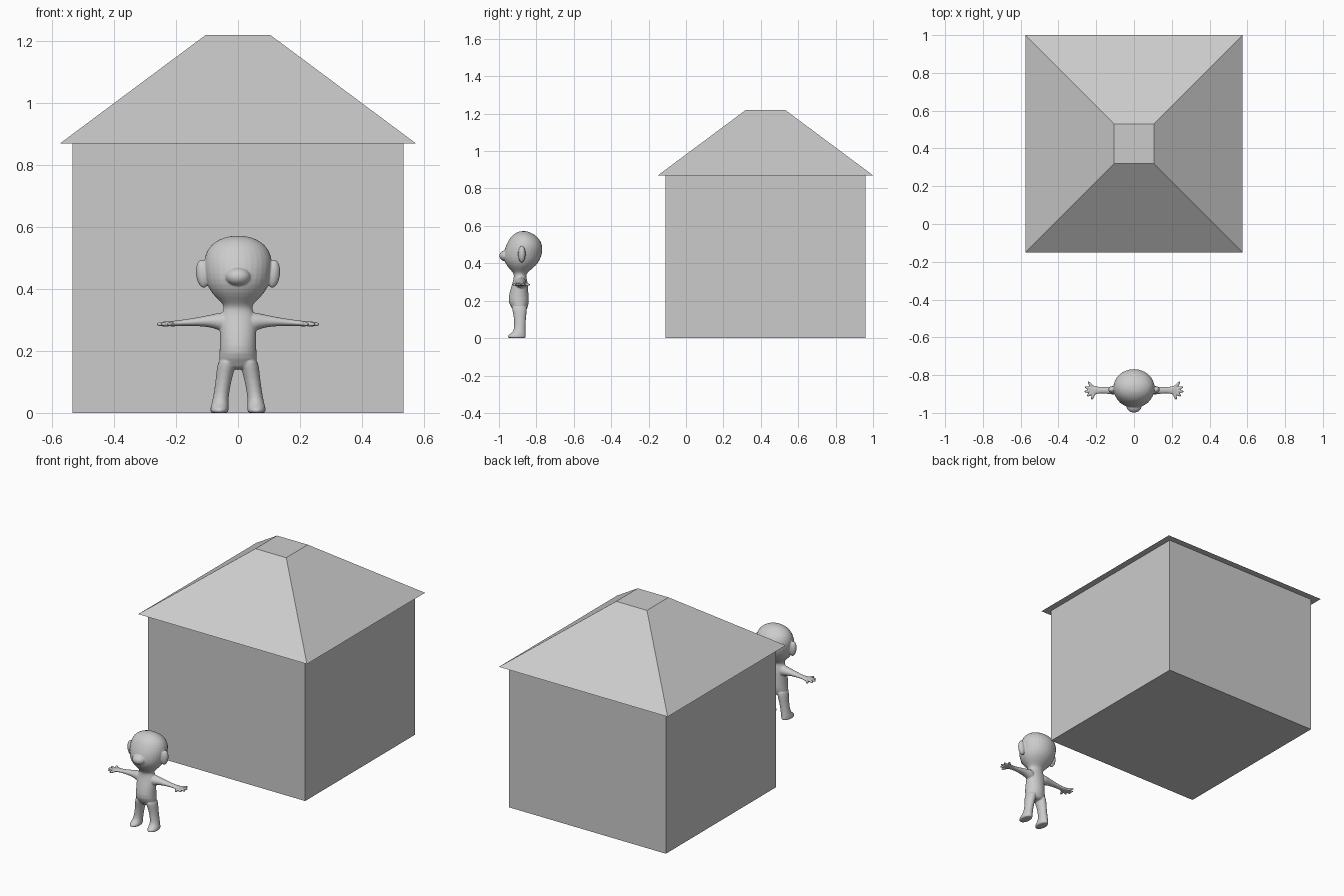
import bpy, bmesh, math
from mathutils import Matrix, Vector


def finish(name, bm):
    bmesh.ops.recalc_face_normals(bm, faces=bm.faces[:])
    me = bpy.data.meshes.new(name)
    bm.to_mesh(me)
    bm.free()
    ob = bpy.data.objects.new(name, me)
    bpy.context.collection.objects.link(ob)
    return ob


def square_block(name, low, high, z0, z1, y):
    """Square frustum given by its lower and upper half widths."""
    bm = bmesh.new()
    bmesh.ops.create_cube(bm, size=2)
    for v in bm.verts:
        h, z = (high, z1) if v.co.z > 0 else (low, z0)
        v.co = (v.co.x * h, y + v.co.y * h, z)
    return finish(name, bm)


# House
square_block("house_walls", 0.535, 0.535, 0.0, 0.87, 0.425)
square_block("house_roof", 0.575, 0.105, 0.87, 1.22, 0.425)


def loft(bm, rings, place, n=16):
    """Closed tube of elliptical rings (t, a centre, a half, b min, b max)."""
    loops = []
    for t, ac, ah, b0, b1 in rings:
        loop = []
        for i in range(n):
            w = math.tau * i / n
            a = ac + ah * math.cos(w)
            b = (b0 + b1) / 2 + (b1 - b0) / 2 * math.sin(w)
            loop.append(bm.verts.new(place(t, a, b)))
        loops.append(loop)
    for p, q in zip(loops, loops[1:]):
        for i in range(n):
            j = (i + 1) % n
            bm.faces.new((p[i], p[j], q[j], q[i]))
    bm.faces.new(loops[0])
    bm.faces.new(loops[-1])


def blob(bm, centre, half, rot=None):
    m = Matrix.Translation(centre) @ (rot or Matrix()) @ Matrix.Diagonal((*half, 1))
    bmesh.ops.create_uvsphere(bm, u_segments=16, v_segments=10, radius=1, matrix=m)


# Figure: overlapping parts fused into one smooth skin
bm = bmesh.new()

# Torso, neck and head
loft(bm, [
    (0.138, 0, 0.042, -0.92, -0.855), (0.16, 0, 0.065, -0.93, -0.848),
    (0.19, 0, 0.061, -0.954, -0.837), (0.24, 0, 0.059, -0.946, -0.842),
    (0.29, 0, 0.062, -0.930, -0.845), (0.315, 0, 0.057, -0.923, -0.85),
    (0.337, 0, 0.045, -0.920, -0.855), (0.353, 0, 0.050, -0.928, -0.845),
    (0.375, 0, 0.076, -0.950, -0.815), (0.40, 0, 0.096, -0.968, -0.79),
    (0.43, 0, 0.107, -0.979, -0.773), (0.47, 0, 0.113, -0.974, -0.764),
    (0.50, 0, 0.112, -0.962, -0.767), (0.53, 0, 0.100, -0.947, -0.782),
    (0.553, 0, 0.077, -0.927, -0.807), (0.568, 0, 0.042, -0.90, -0.838),
    (0.572, 0, 0.015, -0.88, -0.855)], lambda t, a, b: (a, b, t))
# Nose
blob(bm, (0, -0.963, 0.44), (0.042, 0.037, 0.03))

for s in (-1, 1):
    # Leg and foot
    loft(bm, [
        (0.18, 0.032, 0.028, -0.935, -0.85), (0.15, 0.038, 0.031, -0.93, -0.85),
        (0.11, 0.046, 0.026, -0.92, -0.855), (0.06, 0.054, 0.025, -0.918, -0.858),
        (0.032, 0.058, 0.027, -0.925, -0.857), (0.016, 0.060, 0.030, -0.953, -0.856),
        (0.004, 0.060, 0.030, -0.955, -0.855), (-0.001, 0.060, 0.026, -0.95, -0.86)],
        lambda t, a, b: (s * a, b, t))
    # Arm and palm
    loft(bm, [
        (0.03, -0.885, 0.034, 0.255, 0.328), (0.06, -0.883, 0.03, 0.266, 0.324),
        (0.09, -0.882, 0.024, 0.277, 0.317), (0.13, -0.881, 0.020, 0.280, 0.309),
        (0.17, -0.880, 0.016, 0.281, 0.302), (0.19, -0.880, 0.018, 0.280, 0.300),
        (0.212, -0.880, 0.028, 0.279, 0.297), (0.228, -0.880, 0.025, 0.279, 0.294)],
        lambda t, a, b: (s * t, a, b))
    # Fingers
    for x, y in ((0.225, -0.930), (0.250, -0.912), (0.264, -0.888),
                 (0.262, -0.862), (0.244, -0.834)):
        root, tip = Vector((s * 0.205, -0.881, 0.288)), Vector((s * x, y, 0.286))
        d = tip - root
        rot = d.to_track_quat('X', 'Z').to_matrix().to_4x4()
        blob(bm, root + d * 0.55, (d.length * 0.47, 0.0085, 0.008), rot)
    # Ear
    blob(bm, (s * 0.114, -0.878, 0.449), (0.023, 0.020, 0.046),
         Matrix.Rotation(s * 0.1, 4, 'Y') @ Matrix.Rotation(s * 0.3, 4, 'Z'))

figure = finish("figure", bm)
sub = figure.modifiers.new("round", 'SUBSURF')
sub.levels = sub.render_levels = 1
fuse = figure.modifiers.new("fuse", 'REMESH')
fuse.mode = 'VOXEL'
fuse.voxel_size = 0.0032
fuse.use_smooth_shade = True
soft = figure.modifiers.new("soften", 'SMOOTH')
soft.factor = 0.5
soft.iterations = 5
